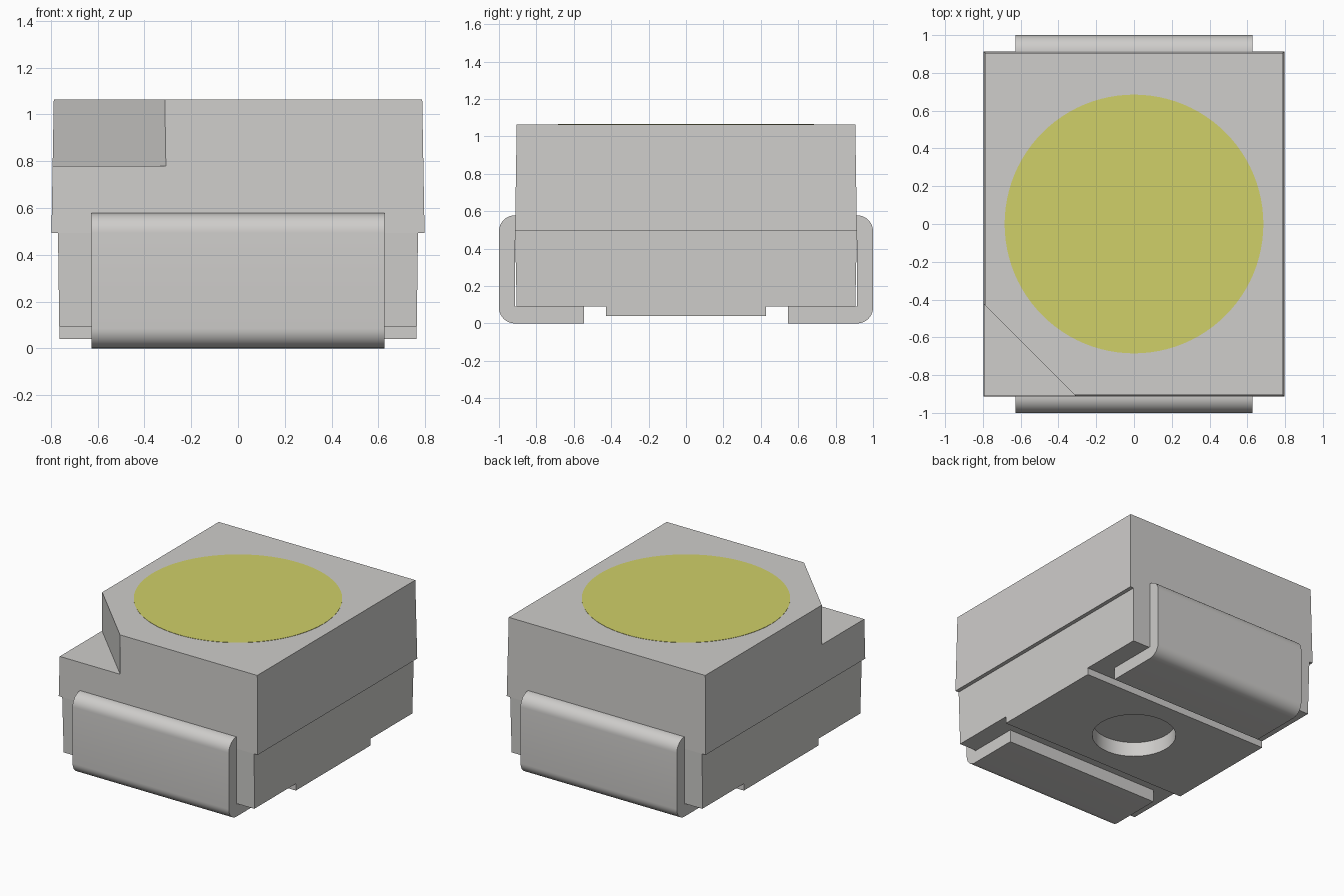
import bpy, bmesh, math
from mathutils import Vector

cube = bpy.data.objects.get("Cube")
if cube:
    bpy.data.objects.remove(cube, do_unlink=True)


def material(name, rgb):
    m = bpy.data.materials.new(name)
    m.use_nodes = True
    colour = (*rgb, 1.0)
    m.diffuse_color = colour
    m.node_tree.nodes["Principled BSDF"].inputs["Base Color"].default_value = colour
    return m


GREY = material("warm_grey", (0.62, 0.61, 0.595))
YELLOW = material("olive_yellow", (0.63, 0.63, 0.14))


def make_object(name, bm, mat):
    bmesh.ops.recalc_face_normals(bm, faces=bm.faces)
    mesh = bpy.data.meshes.new(name)
    bm.to_mesh(mesh)
    bm.free()
    mesh.materials.append(mat)
    ob = bpy.data.objects.new(name, mesh)
    bpy.context.collection.objects.link(ob)
    return ob


def prism(name, points, offset, mat):
    """Closed outline pushed along an offset vector."""
    bm = bmesh.new()
    face = bm.faces.new([bm.verts.new(p) for p in points])
    ext = bmesh.ops.extrude_face_region(bm, geom=[face])
    verts = [g for g in ext["geom"] if isinstance(g, bmesh.types.BMVert)]
    bmesh.ops.translate(bm, vec=Vector(offset), verts=verts)
    return make_object(name, bm, mat)


def disc(name, radius, z0, z1, mat, sides=96):
    ring = [(radius * math.cos(math.tau * i / sides),
             radius * math.sin(math.tau * i / sides), z0) for i in range(sides)]
    return prism(name, ring, (0, 0, z1 - z0), mat)


def activate(ob):
    bpy.ops.object.select_all(action="DESELECT")
    ob.select_set(True)
    bpy.context.view_layer.objects.active = ob


def cut(ob, cutter):
    mod = ob.modifiers.new("cut", "BOOLEAN")
    mod.operation = "DIFFERENCE"
    mod.solver = "EXACT"
    mod.object = cutter
    activate(ob)
    bpy.ops.object.modifier_apply(modifier=mod.name)
    bpy.data.objects.remove(cutter, do_unlink=True)


def smooth(ob):
    activate(ob)
    bpy.ops.object.shade_smooth_by_angle(angle=math.radians(30))


TOP, MID, FOOT, BASE = 1.063, 0.493, 0.09, 0.04

# Upper housing: block with a slight draft towards the top
upper = prism("upper_housing",
              [(x * 0.798, y * 0.914, MID) for x, y in ((-1, -1), (1, -1), (1, 1), (-1, 1))],
              (0, 0, TOP - MID), GREY)
for v in upper.data.vertices:
    if v.co.z > MID + 0.1:
        v.co.x *= 0.788 / 0.798
        v.co.y *= 0.905 / 0.914

# Polarity notch in the front right corner
cut(upper, prism("notch_cutter",
                 [(-0.815, -0.403, 0.78), (-0.293, -0.925, 0.78),
                  (-0.293, -1.2, 0.78), (-1.1, -1.2, 0.78), (-1.1, -0.403, 0.78)],
                 (0, 0, 0.5), GREY))

# Lower housing: side profile with a raised-down central pad
profile = [(-0.914, MID), (-0.905, FOOT), (-0.428, FOOT), (-0.428, BASE),
           (0.428, BASE), (0.428, FOOT), (0.905, FOOT), (0.914, MID)]
lower = prism("lower_housing", [(-0.77, y, z) for y, z in profile], (1.54, 0, 0), GREY)
for v in lower.data.vertices:
    v.co.x *= 1 - 0.008 * (MID - v.co.z) / (MID - BASE)

# Round recess under the central pad
cut(lower, disc("recess_cutter", 0.28, -0.1, 0.146, GREY, 64))
smooth(lower)

# Round lens window, a thin plate on the top face
disc("lens_window", 0.685, TOP - 0.003, TOP + 0.002, YELLOW)

# Bent metal leads at the front and back
R, LEAD_TOP, INNER = 0.085, 0.578, 0.915


def arc(cy, cz, start, steps=10):
    return [(cy + R * math.cos(math.radians(start + 90 * i / steps)),
             cz + R * math.sin(math.radians(start + 90 * i / steps)))
            for i in range(steps + 1)]


lead_outline = ([(0.545, 0.0)] + arc(1 - R, R, -90) + arc(1 - R, LEAD_TOP - R, 0)
                + [(0.85, LEAD_TOP), (0.85, MID), (INNER, MID),
                   (INNER, FOOT), (0.545, FOOT)])
for name, side in (("front_lead", -1), ("back_lead", 1)):
    smooth(prism(name, [(-0.627, side * y, z) for y, z in lead_outline],
                 (1.254, 0, 0), GREY))
